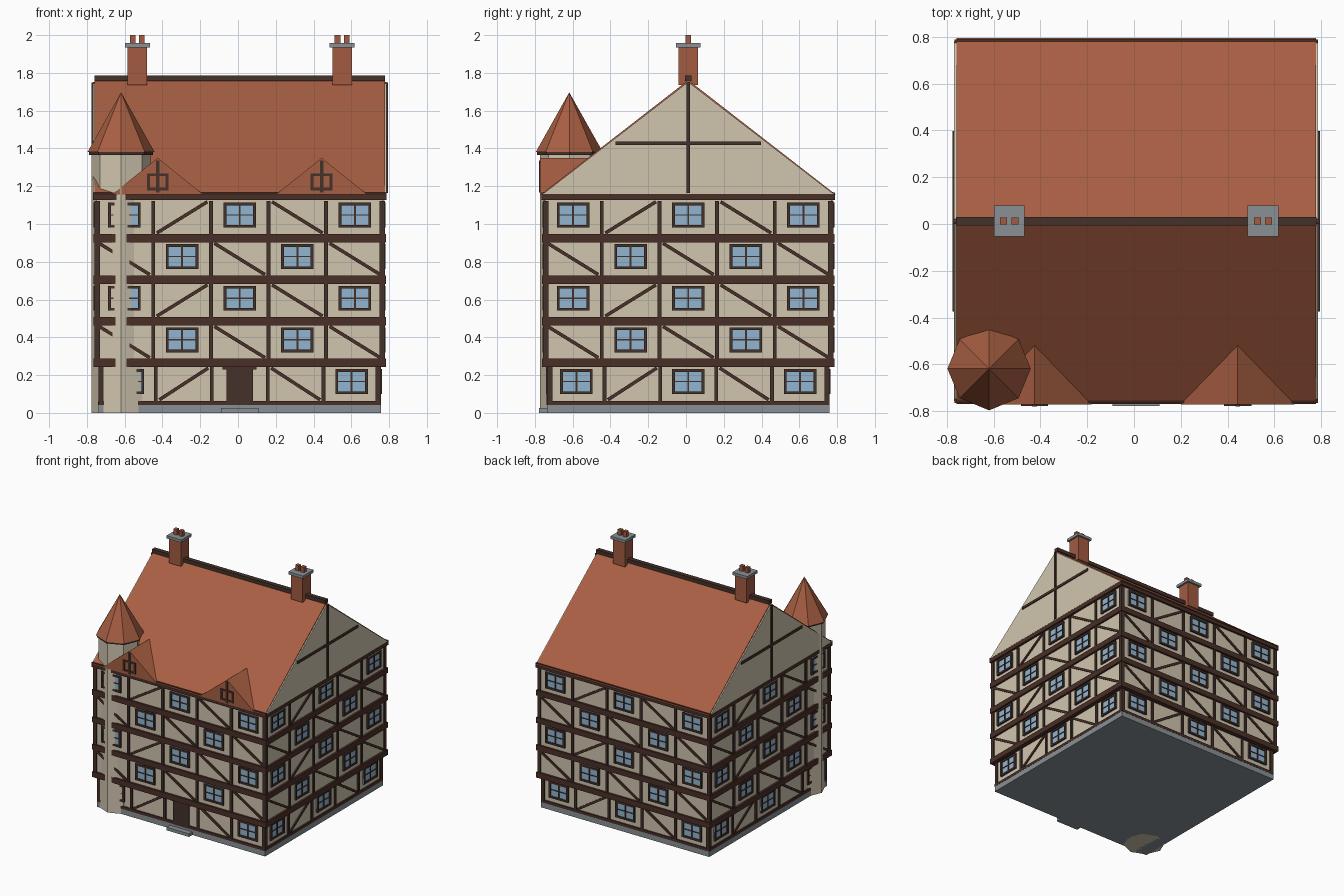
import bpy, bmesh, math
from mathutils import Matrix, Vector

if "Cube" in bpy.data.objects:
    bpy.data.objects.remove(bpy.data.objects["Cube"])

CX, CY = 0.009, 0.012          # house centre
HOUSE = Matrix.Translation((CX, CY, 0))


def mat(name, rgb):
    m = bpy.data.materials.new(name)
    m.diffuse_color = (*rgb, 1)
    m.use_nodes = True
    m.node_tree.nodes["Principled BSDF"].inputs["Base Color"].default_value = m.diffuse_color
    return m


PLASTER = mat("cream plaster", (0.63, 0.56, 0.43))
TIMBER = mat("brown timber", (0.068, 0.028, 0.020))
DARK = mat("dark wood", (0.058, 0.031, 0.023))
TILE = mat("roof tile", (0.39, 0.112, 0.054))
BRICK = mat("chimney brick", (0.36, 0.105, 0.055))
GLASS = mat("window glass", (0.29, 0.46, 0.63))
STONE = mat("grey stone", (0.25, 0.28, 0.30))

parts = {}


def part(name, material):
    if name not in parts:
        parts[name] = (bmesh.new(), material)
    return parts[name][0]


def box(name, material, lo, hi, frame=HOUSE, tilt=0):
    """Box from corner lo to corner hi, tilted about its own y axis, then placed by frame."""
    lo, hi = Vector(lo), Vector(hi)
    m = frame @ Matrix.Translation((lo + hi) / 2) @ Matrix.Rotation(tilt, 4, 'Y') \
        @ Matrix.Diagonal((*(hi - lo), 1))
    bmesh.ops.create_cube(part(name, material), size=1, matrix=m)


def block(name, material, half, z0, z1):
    box(name, material, (-half, -half, z0), (half, half, z1))


def prism(name, material, pts, axis, a, b):
    """Extrude a 2D (side, z) polygon along axis from a to b."""
    bm = part(name, material)

    def v(p, d):
        co = (d, p[0], p[1]) if axis == 'X' else (p[0], d, p[1])
        return bm.verts.new(HOUSE @ Vector(co))
    r0, r1 = [v(p, a) for p in pts], [v(p, b) for p in pts]
    faces = [bm.faces.new(r0), bm.faces.new(r1)]
    for i in range(len(pts)):
        j = (i + 1) % len(pts)
        faces.append(bm.faces.new((r0[i], r0[j], r1[j], r1[i])))
    bmesh.ops.recalc_face_normals(bm, faces=faces)


def cone(name, material, x, y, r0, r1, z0, z1, n=8):
    bmesh.ops.create_cone(part(name, material), cap_ends=True, segments=n,
                          radius1=r0, radius2=r1, depth=z1 - z0,
                          matrix=Matrix.Translation((x, y, (z0 + z1) / 2)))


# Plinth, doorstep and wall bodies (upper storeys overhang)
block("plinth", STONE, 0.748, 0, 0.042)
box("doorstep", STONE, (-0.1, -0.79, 0), (0.1, -0.7, 0.025))
block("ground_wall", PLASTER, 0.738, 0.042, 0.265)
block("upper_wall", PLASTER, 0.758, 0.265, 1.155)

# Horizontal beams around the house
block("floor_beams", TIMBER, 0.749, 0.0425, 0.064)
for zc in (0.265, 0.485, 0.705, 0.925):
    block("floor_beams", TIMBER, 0.774, zc - 0.022, zc + 0.022)
block("floor_beams", TIMBER, 0.776, 1.127, 1.166)

# Storey list: bottom, top, wall half width, bay width
storeys = [(0.064, 0.243, 0.738, 0.296)]
storeys += [(0.287 + 0.22 * k, 0.463 + 0.22 * k, 0.758, 0.305) for k in range(4)]


def window(f, u, z, d):
    w, h, t = 0.086, 0.066, 0.015
    box("window_glass", GLASS, (u - w, -d - 0.006, z - h), (u + w, -d, z + h), f)
    for s in (-1, 1):
        x, y = u + s * (w - t / 2), z + s * (h - t / 2)
        box("window_frames", DARK, (x - t / 2, -d - 0.015, z - h), (x + t / 2, -d, z + h), f)
        box("window_frames", DARK, (u - w, -d - 0.014, y - t / 2), (u + w, -d, y + t / 2), f)
    box("window_frames", DARK, (u - 0.005, -d - 0.012, z - h), (u + 0.005, -d, z + h), f)
    box("window_frames", DARK, (u - w, -d - 0.011, z - 0.003), (u + w, -d, z + 0.003), f)


# Timber framing, windows and door on the four sides
for side in range(4):
    f = HOUSE @ Matrix.Rotation(side * math.pi / 2, 4, 'Z')
    for n, (z0, z1, d, bay) in enumerate(storeys):
        for k in range(4):
            u = (k - 1.5) * bay
            box("posts", DARK, (u - 0.01, -d - 0.011, z0), (u + 0.01, -d, z1), f)
        box("corner_posts", DARK, (-d - 0.01, -d - 0.01, z0), (-d + 0.018, -d + 0.018, z1), f)
        for i in range(5):
            u, zm = (i - 2) * bay, (z0 + z1) / 2
            if (i + n) % 2 == 0:
                if n == 0 and i == 2 and side == 0:
                    box("door", DARK, (-0.07, -d - 0.012, 0.042), (0.07, -d, 0.232), f)
                    box("door_lintel", TIMBER, (-0.09, -d - 0.016, 0.23), (0.09, -d, 0.25), f)
                else:
                    window(f, u, zm + 0.012, d)
            else:
                w, h = bay - 0.02, z1 - z0
                a = math.atan2(h, w) * (-1 if i == 1 else 1)
                L = math.hypot(w, h) / 2 - 0.01
                box("braces", TIMBER, (u - L, -d - 0.009, zm - 0.009),
                    (u + L, -d, zm + 0.009), f, a)

# Main roof, ridge cap, gable panels and gable timbers
EAVE, APEX, HALF = 1.155, 1.762, 0.782
prism("main_roof", TILE, [(-HALF, EAVE), (HALF, EAVE), (0, APEX)], 'X', -0.768, 0.768)
box("ridge_cap", DARK, (-0.77, -0.018, 1.757), (0.77, 0.018, 1.787))
for s in (-1, 1):
    prism("gable_panels", PLASTER, [(-0.768, 1.16), (0.768, 1.16), (0, 1.752)],
          'X', s * 0.765, s * 0.777)
    for y, za, zb in ((0.01, 1.165, 1.75), (0.385, 1.418, 1.438)):
        xs = sorted((s * 0.77, s * 0.785))
        box("gable_timbers", DARK, (xs[0], -y, za), (xs[1], y, zb))

# Dormers with framed windows
for s in (-1, 1):
    u = s * 0.434
    prism("dormers", TILE, [(u - 0.243, EAVE), (u + 0.243, EAVE), (u, 1.35)], 'Y', -0.784, -0.53)
    yf, yb = -0.79, -0.78
    box("dormer_frames", DARK, (u - 0.01, yf - 0.001, 1.166), (u + 0.01, yb, 1.335))
    for t in (-1, 1):
        x, z = u + t * 0.05, 1.223 + t * 0.038
        box("dormer_frames", DARK, (x - 0.008, yf, 1.178), (x + 0.008, yb, 1.268))
        box("dormer_frames", DARK, (u - 0.058, yf, z - 0.007), (u + 0.058, yb, z + 0.007))

# Chimneys with caps and pots
for s in (-1, 1):
    u = s * 0.542
    box("chimneys", BRICK, (u - 0.052, -0.052, 1.735), (u + 0.052, 0.052, 1.937))
    box("chimney_caps", STONE, (u - 0.066, -0.066, 1.935), (u + 0.066, 0.066, 1.957))
    for t in (-1, 1):
        x = u + t * 0.024
        box("chimney_pots", BRICK, (x - 0.015, -0.015, 1.95), (x + 0.015, 0.015, 2.0))

# Octagonal corner turret
TX, TY = -0.619, -0.618
cone("turret_shaft", PLASTER, TX, TY, 0.156, 0.156, 0, 1.37)
cone("turret_ring", DARK, TX, TY, 0.17, 0.17, 1.365, 1.382)
cone("turret_roof", TILE, TX, TY, 0.178, 0.0, 1.38, 1.697)

# Turn every part into an object
for name, (bm, material) in parts.items():
    mesh = bpy.data.meshes.new(name)
    bm.to_mesh(mesh)
    bm.free()
    mesh.materials.append(material)
    bpy.context.collection.objects.link(bpy.data.objects.new(name, mesh))
